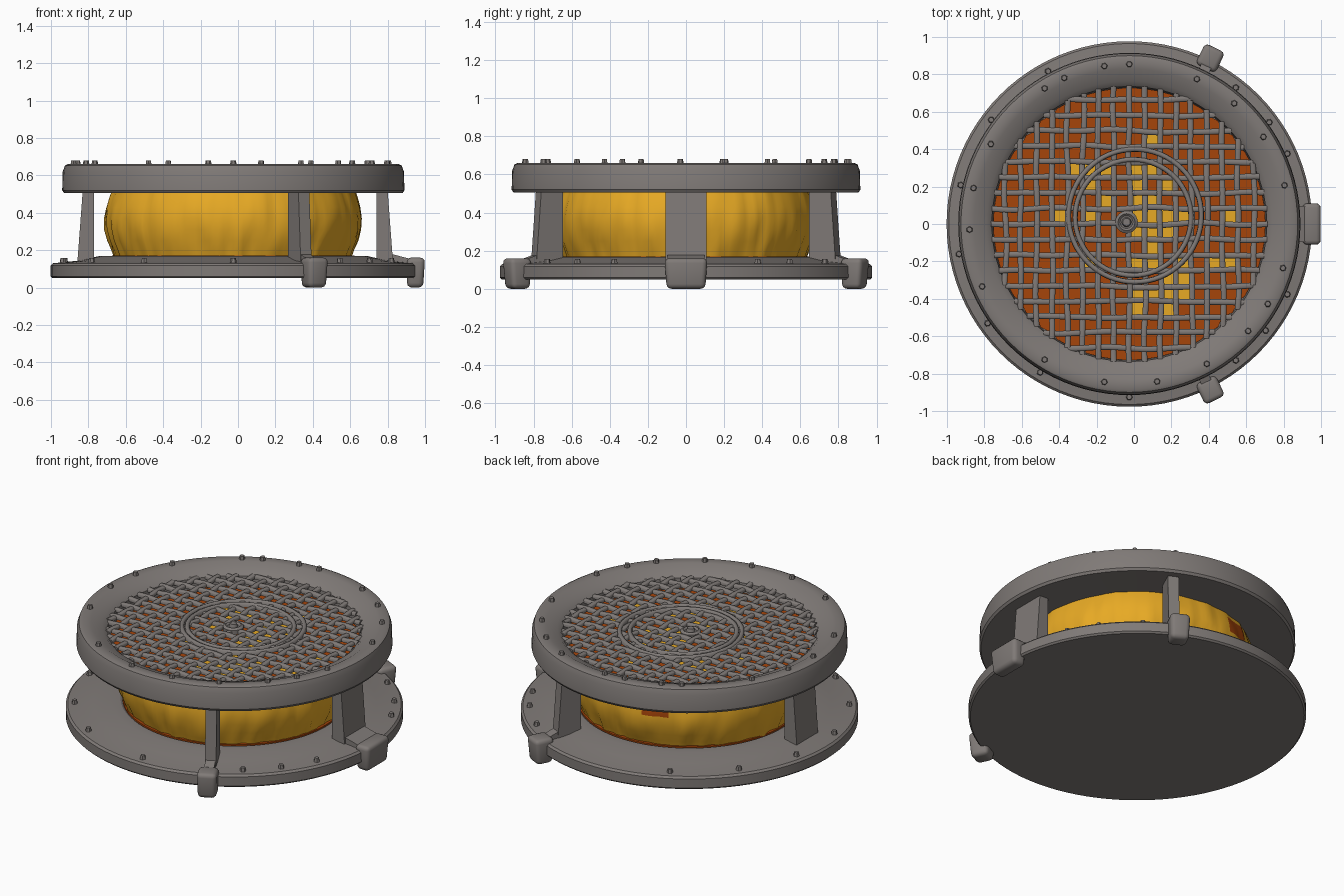
import bpy, bmesh, math, random
from mathutils import Vector, Matrix, noise

if "Cube" in bpy.data.objects:
    bpy.data.objects.remove(bpy.data.objects["Cube"])

random.seed(4)
CX = -0.025                      # shared axis of the round parts
PITCH = 0.083                    # grille spacing


def material(name, rgb):
    m = bpy.data.materials.new(name)
    m.diffuse_color = (*rgb, 1)
    m.use_nodes = True
    m.node_tree.nodes["Principled BSDF"].inputs["Base Color"].default_value = m.diffuse_color
    return m


GREY = material("warm grey metal", (0.215, 0.195, 0.185))
YELLOW = material("amber yellow", (0.80, 0.40, 0.018))
ORANGE = material("burnt orange", (0.38, 0.058, 0.003))


def finish(name, bm, mats, angle=35):
    bmesh.ops.recalc_face_normals(bm, faces=bm.faces)
    me = bpy.data.meshes.new(name)
    bm.to_mesh(me)
    bm.free()
    ob = bpy.data.objects.new(name, me)
    bpy.context.collection.objects.link(ob)
    for m in mats:
        me.materials.append(m)
    bpy.ops.object.select_all(action='DESELECT')
    ob.select_set(True)
    bpy.context.view_layer.objects.active = ob
    bpy.ops.object.shade_smooth_by_angle(angle=math.radians(angle))
    return ob


def lathe(bm, prof, n=96, closed=False, centre=(CX, 0), caps=True):
    """Spin an (r, z) profile; open profiles get flat caps."""
    rings = [[bm.verts.new((centre[0] + r * math.cos(2 * math.pi * i / n),
                            centre[1] + r * math.sin(2 * math.pi * i / n), z))
              for i in range(n)] for r, z in prof]
    pairs = list(zip(rings, rings[1:])) + ([(rings[-1], rings[0])] if closed else [])
    for a, b in pairs:
        for i in range(n):
            j = (i + 1) % n
            bm.faces.new((a[i], a[j], b[j], b[i]))
    if caps and not closed:
        bm.faces.new(rings[0])
        bm.faces.new(rings[-1])


def box(bm, lo, hi):
    lo, hi = Vector(lo), Vector(hi)
    m = Matrix.Translation((lo + hi) / 2) @ Matrix.Diagonal((*(hi - lo), 1))
    return bmesh.ops.create_cube(bm, size=1, matrix=m)["verts"]


def prism(bm, outline, width):
    """Extrude an (x, z) outline along y, centred on y = 0."""
    a = [bm.verts.new((x, -width / 2, z)) for x, z in outline]
    b = [bm.verts.new((x, width / 2, z)) for x, z in outline]
    bm.faces.new(a)
    bm.faces.new(b)
    for i in range(len(a)):
        j = (i + 1) % len(a)
        bm.faces.new((a[i], a[j], b[j], b[i]))


# base plate with a raised seat under the drum
bm = bmesh.new()
lathe(bm, [(0.967, 0.05), (0.977, 0.06), (0.977, 0.118), (0.965, 0.13),
           (0.82, 0.145), (0.72, 0.168), (0.66, 0.168), (0.63, 0.15)])
finish("base_plate", bm, [GREY], 30)

# thin orange gasket at the foot of the drum
bm = bmesh.new()
lathe(bm, [(0.648, 0.155), (0.648, 0.1705), (0.60, 0.1705), (0.60, 0.155)], closed=True)
finish("gasket", bm, [ORANGE])

# wrinkled yellow drum wall, folds strongest near the bottom, one rusty patch at the back
bm = bmesh.new()
prof = [(0.632, 0.16), (0.645, 0.20), (0.665, 0.25), (0.68, 0.31), (0.687, 0.37),
        (0.678, 0.43), (0.663, 0.48), (0.648, 0.52)]
lathe(bm, prof, 160, caps=False)
for v in bm.verts:
    a = math.atan2(v.co.y, v.co.x - CX)
    k = noise.noise(Vector((11 * math.cos(a), 11 * math.sin(a), v.co.z * 5)))
    s = 1 + (0.028 if v.co.z < 0.34 else 0.016) * k
    v.co.x, v.co.y = CX + (v.co.x - CX) * s, v.co.y * s
for f in bm.faces:
    c = f.calc_center_median()
    a = math.degrees(math.atan2(c.y, c.x - CX))
    f.material_index = int(102 < a < 114 and 0.37 < c.z < 0.48)
finish("drum", bm, [YELLOW, ORANGE], 50)

# inner floor seen through the grille: orange, with yellow cells (row: columns)
PATCHES = {5: (1,), 3: (-4, -3, -2, 0, 1), 2: (-3, 0, 2), 1: (-2, 0, 1),
           0: (-5, -3, 0, 1, 2, 3, 6), -1: (0, 1, 2), -2: (1,),
           -3: (-3, 0, 1, 3, 5, 6), -4: (2, 3), -5: (0, 1, 2, 3), -6: (0, 2)}
bm = bmesh.new()
bmesh.ops.create_grid(bm, x_segments=18, y_segments=18, size=PITCH * 9,
                      matrix=Matrix.Translation((CX, 0, 0.545)))
for f in list(bm.faces):
    c = f.calc_center_median()
    if math.hypot(c.x - CX, c.y) > 0.74:
        bm.faces.remove(f)
        continue
    col, row = math.floor((c.x - CX) / PITCH), math.floor(c.y / PITCH)
    f.material_index = int(col in PATCHES.get(row, ()))
bmesh.ops.delete(bm, geom=[v for v in bm.verts if not v.link_faces], context='VERTS')
for v in bm.verts:               # pull the stepped edge in to a circle
    r = math.hypot(v.co.x - CX, v.co.y)
    if r > 0.728:
        v.co.x, v.co.y = CX + (v.co.x - CX) * 0.728 / r, v.co.y * 0.728 / r
finish("inner_floor", bm, [ORANGE, YELLOW])

# top ring with a raised rim
bm = bmesh.new()
lathe(bm, [(0.905, 0.505), (0.915, 0.52), (0.912, 0.62), (0.90, 0.653), (0.885, 0.66),
           (0.83, 0.657), (0.80, 0.64), (0.765, 0.632), (0.735, 0.605), (0.728, 0.53),
           (0.665, 0.525), (0.65, 0.51)], closed=True)
finish("top_ring", bm, [GREY], 30)

# grille bars, each slightly uneven and clipped to the opening
bm = bmesh.new()
R = 0.74
for axis in (0, 1):
    for k in range(-8, 9):
        off = k * PITCH
        half = math.sqrt(max(R * R - off * off, 0))
        if half < 0.12:
            continue
        n = max(4, int(2 * half / PITCH * 2))
        prev = None
        for i in range(n + 1):
            t = -half + 2 * half * i / n
            wob = 0.012 * noise.noise(Vector((t * 4, k * 3.1, axis * 9)))
            top = 0.616 + 0.003 * math.cos(math.pi * (t / PITCH + k + axis))
            w = 0.0155
            ring = []
            for dw, z in ((-w, 0.594), (w, 0.594), (w, top - 0.006),
                          (w * 0.6, top), (-w * 0.6, top), (-w, top - 0.006)):
                p = (off + wob + dw, t) if axis == 0 else (t, off + wob + dw)
                ring.append(bm.verts.new((CX + p[0], p[1], z)))
            if prev:
                for q in range(6):
                    bm.faces.new((prev[q], prev[(q + 1) % 6], ring[(q + 1) % 6], ring[q]))
            else:
                bm.faces.new(ring)
            prev = ring
        bm.faces.new(prev)
finish("grille_bars", bm, [GREY], 50)

# two hoops and a hub in the middle of the grille
bm = bmesh.new()
for r, c in ((0.355, (0.005, 0.045)), (0.31, (-0.005, 0.035))):
    lathe(bm, [(r + 0.014, 0.60), (r + 0.012, 0.622), (r, 0.628),
               (r - 0.012, 0.622), (r - 0.014, 0.60)], 64, True, c)
finish("grille_hoops", bm, [GREY], 60)
bm = bmesh.new()
lathe(bm, [(0.06, 0.59), (0.06, 0.618), (0.045, 0.628), (0.034, 0.618),
           (0.026, 0.618), (0.02, 0.638)], 24, centre=(-0.04, 0.01))
finish("grille_hub", bm, [GREY])


def leg(name, deg, width, r0, r1, foot_width, foot_end=1.0):
    """Upright between plate and ring, with a foot clamped round the plate edge."""
    bm = bmesh.new()
    prism(bm, [(r0, 0.12), (r1 + 0.03, 0.12), (r1, 0.52), (r0, 0.52)], width)
    if foot_width:
        prism(bm, [(r1 - 0.02, 0.12), (0.96, 0.12), (0.96, 0.15), (r1, 0.185)], width * 0.9)
        foot = bmesh.new()
        box(foot, (0.925, -foot_width / 2, 0.0), (foot_end, foot_width / 2, 0.16))
        for v in foot.verts:          # taper the foot towards the floor
            if v.co.z < 0.05:
                v.co.x = 0.955 + (v.co.x - 0.955) * 0.85
                v.co.y *= 0.9
        bmesh.ops.bevel(foot, geom=foot.edges[:], offset=0.025, segments=3,
                        affect='EDGES', profile=0.5)
        me = bpy.data.meshes.new("foot_part")
        foot.to_mesh(me)
        foot.free()
        bm.from_mesh(me)
        bpy.data.meshes.remove(me)
    else:
        prism(bm, [(r1, 0.12), (r1 + 0.06, 0.12), (r1, 0.165)], width * 0.9)
    bm.transform(Matrix.Translation((CX, 0, 0)) @ Matrix.Rotation(math.radians(deg), 4, 'Z'))
    finish(name, bm, [GREY], 40)


leg("right_leg", 0, 0.215, 0.765, 0.825, 0.225, 1.025)
leg("front_leg", -64, 0.065, 0.735, 0.86, 0.12, 1.05)
leg("back_leg", 64, 0.065, 0.735, 0.86, 0.12, 1.05)
leg("left_leg", 180, 0.215, 0.745, 0.805, 0)


# bolt heads on the top ring and on the base rim
def bolts(name, angles, r, z, size, height):
    bm = bmesh.new()
    for deg in angles:
        a = math.radians(deg)
        m = Matrix.Translation((CX + r * math.cos(a), r * math.sin(a), z)) \
            @ Matrix.Rotation(a, 4, 'Z')
        bmesh.ops.create_cone(bm, cap_ends=True, segments=6, radius1=size,
                              radius2=size * 0.7, depth=height, matrix=m)
    finish(name, bm, [GREY], 20)


bolts("ring_bolts", (14, 33, 49, 65, 90, 99, 114, 122, 150, 167, 182, 203, 238,
                     261, 280, 299, 318, 330, 344), 0.855, 0.662, 0.02, 0.036)
bolts("base_bolts", (24, 36, 52, 118, 143, 167, 190, 215, 239, 270, 308, 322, 336),
      0.925, 0.14, 0.02, 0.034)
